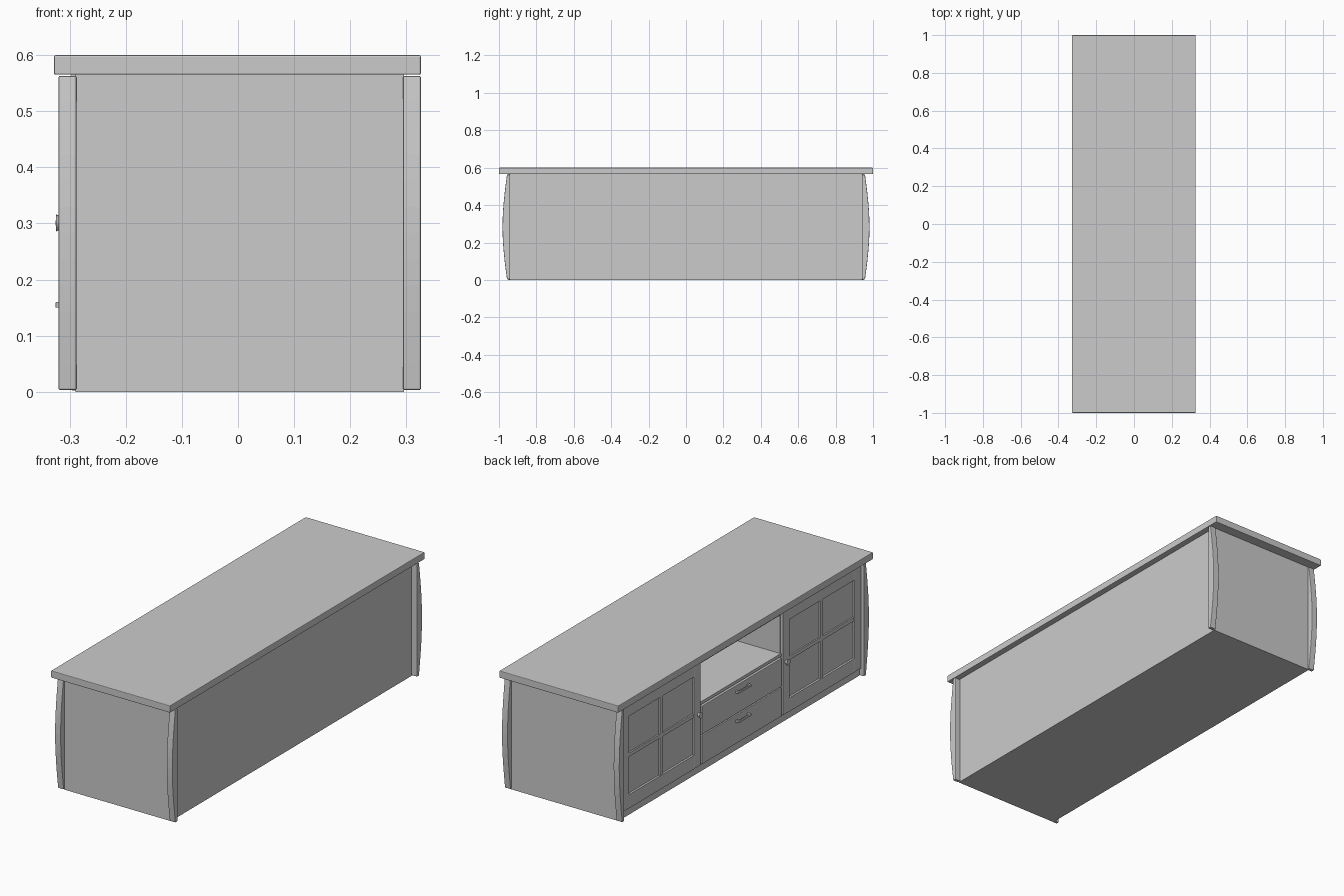
import bpy, bmesh, math

if "Cube" in bpy.data.objects:
    bpy.data.objects.remove(bpy.data.objects["Cube"])


def finish(name, bm, bevel=0.0):
    bmesh.ops.recalc_face_normals(bm, faces=bm.faces)
    me = bpy.data.meshes.new(name)
    bm.to_mesh(me)
    bm.free()
    ob = bpy.data.objects.new(name, me)
    bpy.context.collection.objects.link(ob)
    if bevel:
        m = ob.modifiers.new("soft_edges", 'BEVEL')
        m.width, m.segments, m.limit_method = bevel, 2, 'ANGLE'
    return ob


def box(name, x, y, z, bevel=0.0):
    """Box from (min, max) ranges."""
    bm = bmesh.new()
    bmesh.ops.create_cube(bm, size=1)
    for v in bm.verts:
        v.co = [r[0] + (c + 0.5) * (r[1] - r[0]) for c, r in zip(v.co, (x, y, z))]
    return finish(name, bm, bevel)


def span(side, a, b):
    """Y range mirrored to the given side."""
    return tuple(sorted((side * a, side * b)))


def post(name, x, side):
    """Corner post with a bowed outer edge, extruded along x."""
    z0, z1, n = 0.003, 0.563, 12
    prof = [(0.94, z1), (0.94, z0)]
    for i in range(n + 1):
        t = i / n
        prof.append((0.957 + 0.024 * math.sin(math.pi * t), z0 + (z1 - z0) * t))
    bm = bmesh.new()
    f = bm.faces.new([bm.verts.new((x[0], side * y, z)) for y, z in prof])
    g = bmesh.ops.extrude_face_region(bm, geom=[f])
    vs = [e for e in g['geom'] if isinstance(e, bmesh.types.BMVert)]
    bmesh.ops.translate(bm, verts=vs, vec=(x[1] - x[0], 0, 0))
    finish(name, bm, 0.003)


# Top board
box("top_board", (-0.328, 0.326), (-1, 1), (0.565, 0.6), 0.003)

# Carcass
box("bottom_panel", (-0.288, 0.296), (-0.945, 0.945), (0, 0.03))
box("back_panel", (0.28, 0.296), (-0.945, 0.945), (0, 0.565))
box("top_rail", (-0.297, -0.275), (-0.94, 0.94), (0.54, 0.565))
box("plinth", (-0.296, -0.27), (-0.94, 0.94), (0.002, 0.037))
box("niche_shelf", (-0.3, 0.285), (-0.32, 0.32), (0.335, 0.35))

FRONT = (-0.307, -0.288)
for s, tag in ((1, "left"), (-1, "right")):
    box(f"{tag}_side_panel", (-0.29, 0.296), span(s, 0.93, 0.95), (0, 0.565))
    box(f"{tag}_divider", (-0.295, 0.285), span(s, 0.315, 0.335), (0.03, 0.565))
    post(f"{tag}_front_post", (-0.32, -0.288), s)
    post(f"{tag}_back_post", (0.294, 0.326), s)

    # Glazed door: stiles, rails, glazing bars and pane
    for part, a, b in (("inner_stile", 0.322, 0.375), ("outer_stile", 0.885, 0.938)):
        box(f"{tag}_door_{part}", FRONT, span(s, a, b), (0.042, 0.555), 0.002)
    for part, a, b in (("lower_rail", 0.042, 0.11), ("upper_rail", 0.5, 0.555)):
        box(f"{tag}_door_{part}", FRONT, span(s, 0.375, 0.885), (a, b))
    box(f"{tag}_door_upright_bar", (-0.304, -0.289), span(s, 0.62, 0.64), (0.11, 0.5))
    box(f"{tag}_door_cross_bar", (-0.304, -0.289), span(s, 0.375, 0.885), (0.296, 0.314))
    box(f"{tag}_door_pane", (-0.297, -0.293), span(s, 0.37, 0.89), (0.105, 0.505))

    # Turned door knob
    bpy.ops.mesh.primitive_cone_add(vertices=20, radius1=0.006, radius2=0.015, depth=0.018,
                                    location=(-0.315, s * 0.343, 0.301),
                                    rotation=(0, -math.pi / 2, 0))
    bpy.context.object.name = f"{tag}_door_knob"
    bpy.ops.object.shade_smooth_by_angle()

# Drawers with bar handles on two short feet
for tag, z0, z1, hz in (("lower", 0.042, 0.184, 0.155), ("upper", 0.189, 0.331, 0.301)):
    box(f"{tag}_drawer_front", FRONT, (-0.314, 0.314), (z0, z1), 0.002)
    box(f"{tag}_drawer_handle", (-0.325, -0.318), (-0.05, 0.05), (hz - 0.005, hz + 0.005), 0.001)
    for s, side in ((1, "left"), (-1, "right")):
        box(f"{tag}_handle_{side}_foot", (-0.32, -0.305), span(s, 0.04, 0.05), (hz - 0.005, hz + 0.005))
